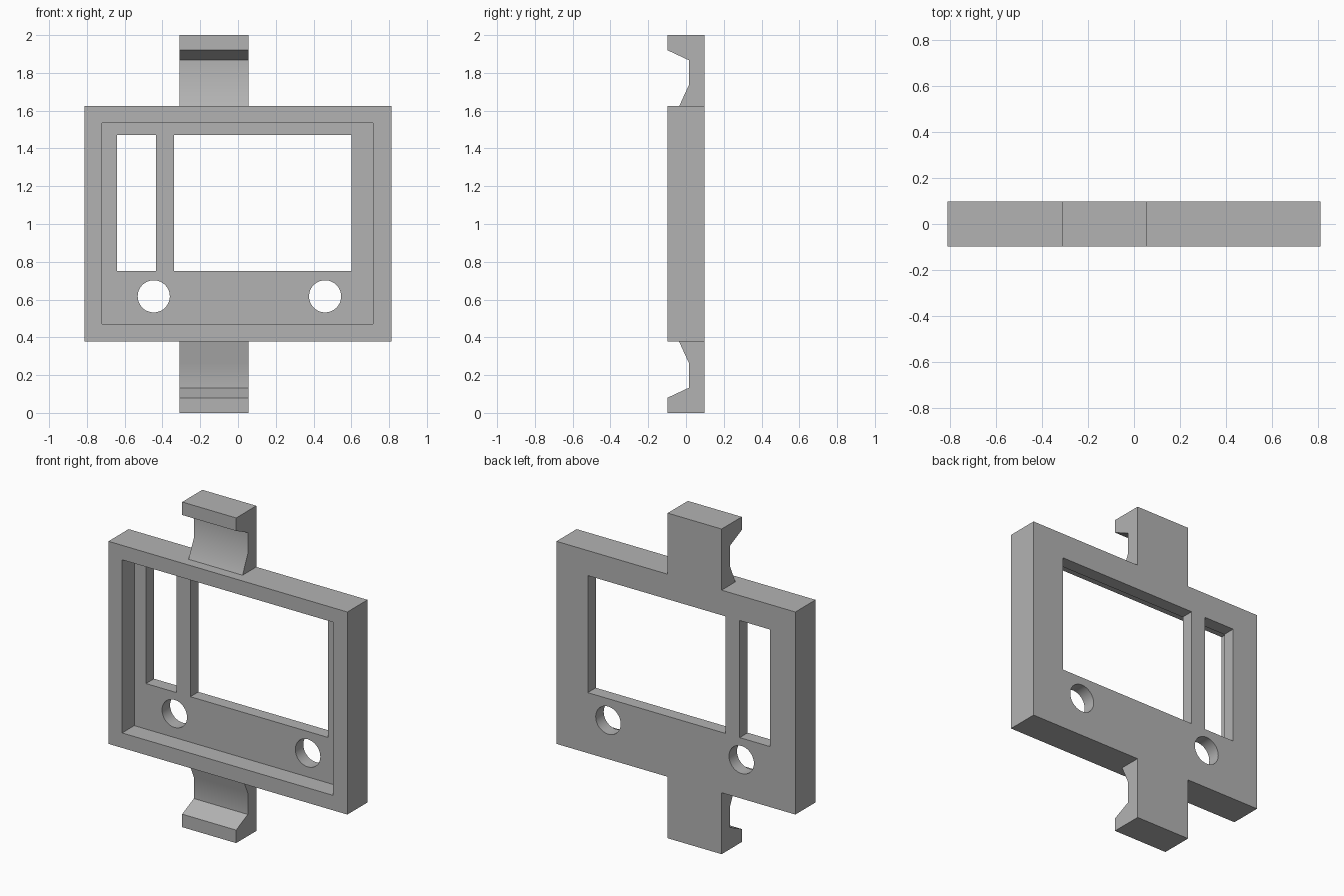
import bpy
import bmesh
from math import radians
from mathutils import Matrix

if "Cube" in bpy.data.objects:
    bpy.data.objects.remove(bpy.data.objects["Cube"], do_unlink=True)

HALF_DEPTH = 0.098   # half thickness of the plate
FLOOR = 0.02         # front surface of the recessed panel
ARM_X = (-0.311, 0.056)

grey = bpy.data.materials.new("plain grey")
grey.use_nodes = True
colour = (0.45, 0.45, 0.45, 1)
grey.diffuse_color = colour
grey.node_tree.nodes["Principled BSDF"].inputs["Base Color"].default_value = colour


def add_object(name, bm):
    bmesh.ops.recalc_face_normals(bm, faces=bm.faces)
    mesh = bpy.data.meshes.new(name)
    bm.to_mesh(mesh)
    bm.free()
    mesh.materials.append(grey)
    obj = bpy.data.objects.new(name, mesh)
    bpy.context.collection.objects.link(obj)
    return obj


def box(name, x, y, z):
    bm = bmesh.new()
    bmesh.ops.create_cube(bm, size=1)
    for v in bm.verts:
        v.co = [lo + (c + 0.5) * (hi - lo) for c, (lo, hi) in zip(v.co, (x, y, z))]
    return add_object(name, bm)


def cylinder(name, x, z, radius):
    bm = bmesh.new()
    bmesh.ops.create_cone(bm, cap_ends=True, segments=48, radius1=radius,
                          radius2=radius, depth=1)
    turn = Matrix.Translation((x, 0, z)) @ Matrix.Rotation(radians(90), 4, 'X')
    bmesh.ops.transform(bm, matrix=turn, verts=bm.verts)
    return add_object(name, bm)


def arm(name, flip):
    # hooked side profile extruded across the arm's width; root sits inside the frame
    profile = [(HALF_DEPTH, 2), (-HALF_DEPTH, 2), (-HALF_DEPTH, 1.92), (0.015, 1.867),
               (0.015, 1.735), (-0.036, 1.624), (-0.036, 1.58), (HALF_DEPTH, 1.58)]
    bm = bmesh.new()
    face = bm.faces.new([bm.verts.new((ARM_X[0], y, 2 - z if flip else z))
                         for y, z in profile])
    side = bmesh.ops.extrude_face_region(bm, geom=[face])
    for v in side["geom"]:
        if isinstance(v, bmesh.types.BMVert):
            v.co.x = ARM_X[1]
    return add_object(name, bm)


def combine(target, tool, operation):
    mod = target.modifiers.new("join", 'BOOLEAN')
    mod.operation = operation
    mod.solver = 'EXACT'
    mod.object = tool
    bpy.context.view_layer.objects.active = target
    bpy.ops.object.modifier_apply(modifier=mod.name)
    bpy.data.objects.remove(tool, do_unlink=True)


# Main plate
frame = box("frame", (-0.813, 0.813), (-HALF_DEPTH, HALF_DEPTH), (0.378, 1.624))

# Recess, two windows and two round holes
through = (-0.5, 0.5)
cutters = [
    box("recess_cutter", (-0.72, 0.715), (-0.5, FLOOR), (0.47, 1.535)),
    box("narrow_window_cutter", (-0.64, -0.434), through, (0.75, 1.47)),
    box("wide_window_cutter", (-0.338, 0.6), through, (0.75, 1.47)),
    cylinder("right_hole_cutter", -0.446, 0.617, 0.085),
    cylinder("left_hole_cutter", 0.461, 0.617, 0.085),
]
for cutter in cutters:
    combine(frame, cutter, 'DIFFERENCE')

# Hooked arms above and below
combine(frame, arm("top_arm", False), 'UNION')
combine(frame, arm("bottom_arm", True), 'UNION')
frame.name = "frame_with_arms"

bpy.ops.object.select_all(action='DESELECT')
frame.select_set(True)
bpy.context.view_layer.objects.active = frame
bpy.ops.object.shade_smooth_by_angle(angle=radians(30))
